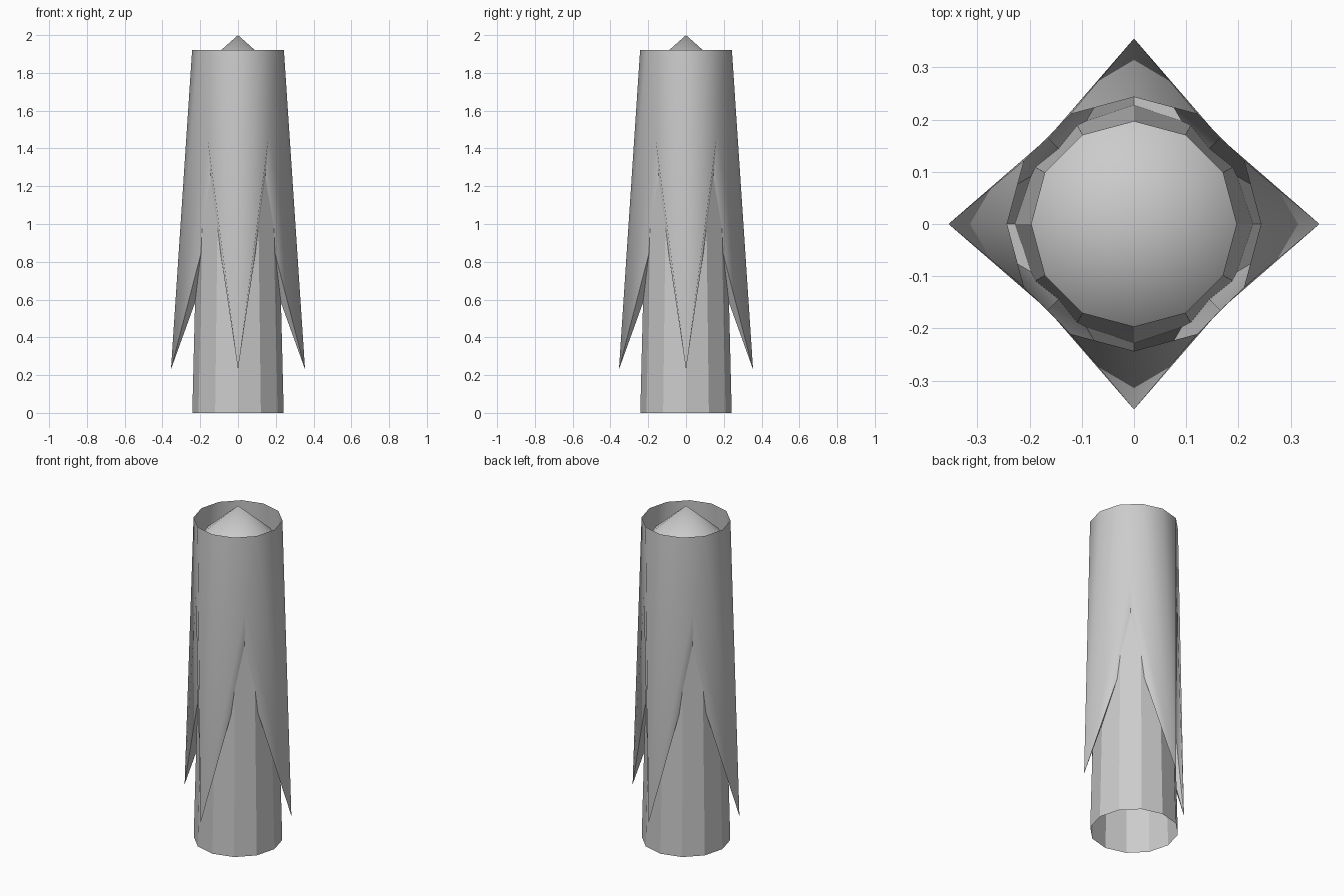
import bpy, math

if "Cube" in bpy.data.objects:
    bpy.data.objects.remove(bpy.data.objects["Cube"])

SIDES = 12


def polar(r, deg, z):
    a = math.radians(deg)
    return (r * math.cos(a), r * math.sin(a), z)


def make(name, verts, faces, smooth_angle=None):
    mesh = bpy.data.meshes.new(name)
    mesh.from_pydata(verts, [], faces)
    mesh.update()
    obj = bpy.data.objects.new(name, mesh)
    bpy.context.collection.objects.link(obj)
    if smooth_angle:
        bpy.ops.object.select_all(action='DESELECT')
        obj.select_set(True)
        bpy.context.view_layer.objects.active = obj
        bpy.ops.object.shade_smooth_by_angle(angle=math.radians(smooth_angle))
    return obj


def ring(r, z):
    return [polar(r, i * 360 / SIDES, z) for i in range(SIDES)]


# Tapered flat-sided core, open at the bottom
make("core", ring(0.242, 0) + ring(0.197, 1.825),
     [(i, (i + 1) % SIDES, SIDES + (i + 1) % SIDES, SIDES + i) for i in range(SIDES)])

# Pointed cap on the core
make("core_tip", ring(0.197, 1.825) + [(0, 0, 2.0)],
     [(i, (i + 1) % SIDES, SIDES) for i in range(SIDES)], 50)

# Sleeve: open rim, four long points, folded in between them
verts = ring(0.243, 1.92)
for q in range(4):
    a = q * 90
    verts += [polar(0.355, a, 0.23),         # point
              polar(0.233, a + 45, 1.48),    # notch between points
              polar(0.184, a + 45, 1.10),    # crease end inside the core
              polar(0.20, a, 0.66)]          # underside inside the core
faces = []
for q in range(4):
    n = (q + 1) % 4
    r0, r1, r2, r3 = [(q * 3 + k) % SIDES for k in range(4)]
    t, notch, crease, under = [SIDES + q * 4 + k for k in range(4)]
    t2, under2 = SIDES + n * 4, SIDES + n * 4 + 3
    # outer skin
    faces += [(r0, t, r1), (r1, t, notch), (r1, notch, r2),
              (r2, notch, t2), (r2, t2, r3)]
    # folded underside
    faces += [(t, crease, notch), (t, under, crease),
              (t2, notch, crease), (t2, crease, under2)]
make("sleeve", verts, faces, 45)
